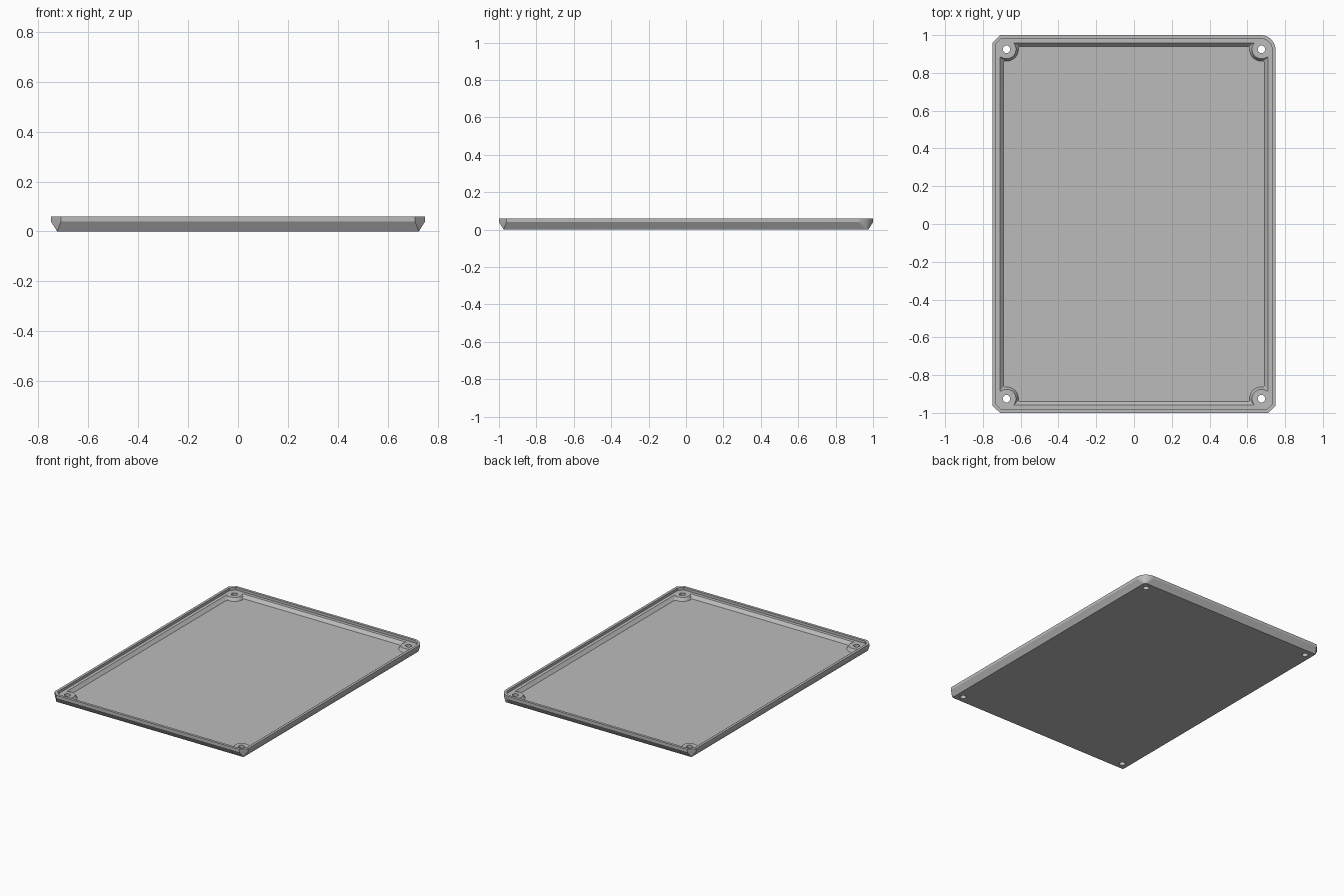
import bpy, bmesh
from math import pi, cos, sin, acos
from mathutils import Vector

cube = bpy.data.objects.get("Cube")
if cube:
    bpy.data.objects.remove(cube, do_unlink=True)

grey = bpy.data.materials.new("plain grey")
grey.use_nodes = True
colour = (0.5, 0.5, 0.5, 1)
grey.diffuse_color = colour
grey.node_tree.nodes["Principled BSDF"].inputs["Base Color"].default_value = colour

QUADRANTS = [(1, 1), (-1, 1), (-1, -1), (1, -1)]
POST = Vector((0.675, 0.925))
RIM, LEDGE, FLOOR = 0.06, 0.042, 0.02


def around(corner):
    """Repeat a corner path in all four quadrants, keeping one winding."""
    ring = []
    for sx, sy in QUADRANTS:
        pts = [Vector((p.x * sx, p.y * sy)) for p in corner(sx, sy)]
        ring += pts if sx * sy > 0 else pts[::-1]
    return ring


def outline(hx, hy, cut, radius):
    """Rectangle with three cut corners and one round corner."""
    def corner(sx, sy):
        if sx > 0 and sy > 0:
            angles = [pi / 2 * i / 12 for i in range(13)]
            return [Vector((hx - radius + radius * cos(a),
                            hy - radius + radius * sin(a))) for a in angles]
        return [Vector((hx, hy - cut)), Vector((hx - cut, hy))]
    return around(corner)


def pocket_outline(hx, hy, radius, fillet=0.01):
    """Rectangle that curves inward around a post at each corner."""
    def corner(sx, sy):
        start = -acos((hx - POST.x) / radius)
        end = acos((hy - POST.y) / radius) - 1.5 * pi
        turn = fillet / radius

        def on_post(a):
            return POST + radius * Vector((cos(a), sin(a)))

        def blend(a, b, c):
            return [a * (1 - t) ** 2 + b * 2 * t * (1 - t) + c * t * t
                    for t in (0, 0.25, 0.5, 0.75)]

        first, last = on_post(start), on_post(end)
        a0, a1 = start - turn, end + turn
        arc = [on_post(a0 + (a1 - a0) * i / 20) for i in range(21)]
        wall_x = first - Vector((0, fillet))
        wall_y = last - Vector((fillet, 0))
        enter = blend(wall_x, first, arc[0])
        leave = blend(wall_y, last, arc[-1])[::-1]
        return enter + arc + leave
    return around(corner)


def loft(name, levels):
    """Closed solid through matching rings given as (height, ring)."""
    bm = bmesh.new()
    rings = [[bm.verts.new((p.x, p.y, z)) for p in ring] for z, ring in levels]
    n = len(rings[0])
    for low, high in zip(rings, rings[1:]):
        for i in range(n):
            j = (i + 1) % n
            bm.faces.new((low[i], low[j], high[j], high[i]))
    bm.faces.new(rings[0][::-1])
    bm.faces.new(rings[-1])
    bmesh.ops.remove_doubles(bm, verts=bm.verts, dist=0.0001)
    bmesh.ops.recalc_face_normals(bm, faces=bm.faces)
    mesh = bpy.data.meshes.new(name)
    bm.to_mesh(mesh)
    bm.free()
    mesh.materials.append(grey)
    obj = bpy.data.objects.new(name, mesh)
    bpy.context.collection.objects.link(obj)
    return obj


# Tray body: sloped lower sides, upright rim
top = outline(0.75, 1.0, 0.04, 0.08)
tray = loft("tray", [(0, outline(0.725, 0.975, 0, 0.015)), (0.04, top), (RIM, top)])

# Recess inside the thin rim
recess = outline(0.732, 0.982, 0.03, 0.062)
cutters = [loft("rim_recess", [(LEDGE, recess), (0.1, recess)])]

# Main pocket with sloped walls around the corner posts
pocket_top = pocket_outline(0.709, 0.959, 0.05)
cutters.append(loft("pocket", [(FLOOR, pocket_outline(0.69, 0.94, 0.063)),
                               (LEDGE, pocket_top), (0.1, pocket_top)]))

# Screw holes through the posts
for sx, sy in QUADRANTS:
    hole = [Vector((POST.x * sx + 0.02 * cos(a), POST.y * sy + 0.02 * sin(a)))
            for a in (2 * pi * i / 24 for i in range(24))]
    cutters.append(loft("screw_hole", [(-0.1, hole), (0.1, hole)]))

# Carve the tray, then drop the cutters
bpy.ops.object.select_all(action='DESELECT')
bpy.context.view_layer.objects.active = tray
tray.select_set(True)
for cutter in cutters:
    cutter.hide_render = True
    mod = tray.modifiers.new(cutter.name, 'BOOLEAN')
    mod.operation = 'DIFFERENCE'
    mod.solver = 'EXACT'
    mod.object = cutter
    bpy.ops.object.modifier_apply(modifier=mod.name)
for cutter in cutters:
    bpy.data.objects.remove(cutter, do_unlink=True)

bpy.ops.object.shade_smooth_by_angle(angle=pi / 7)
